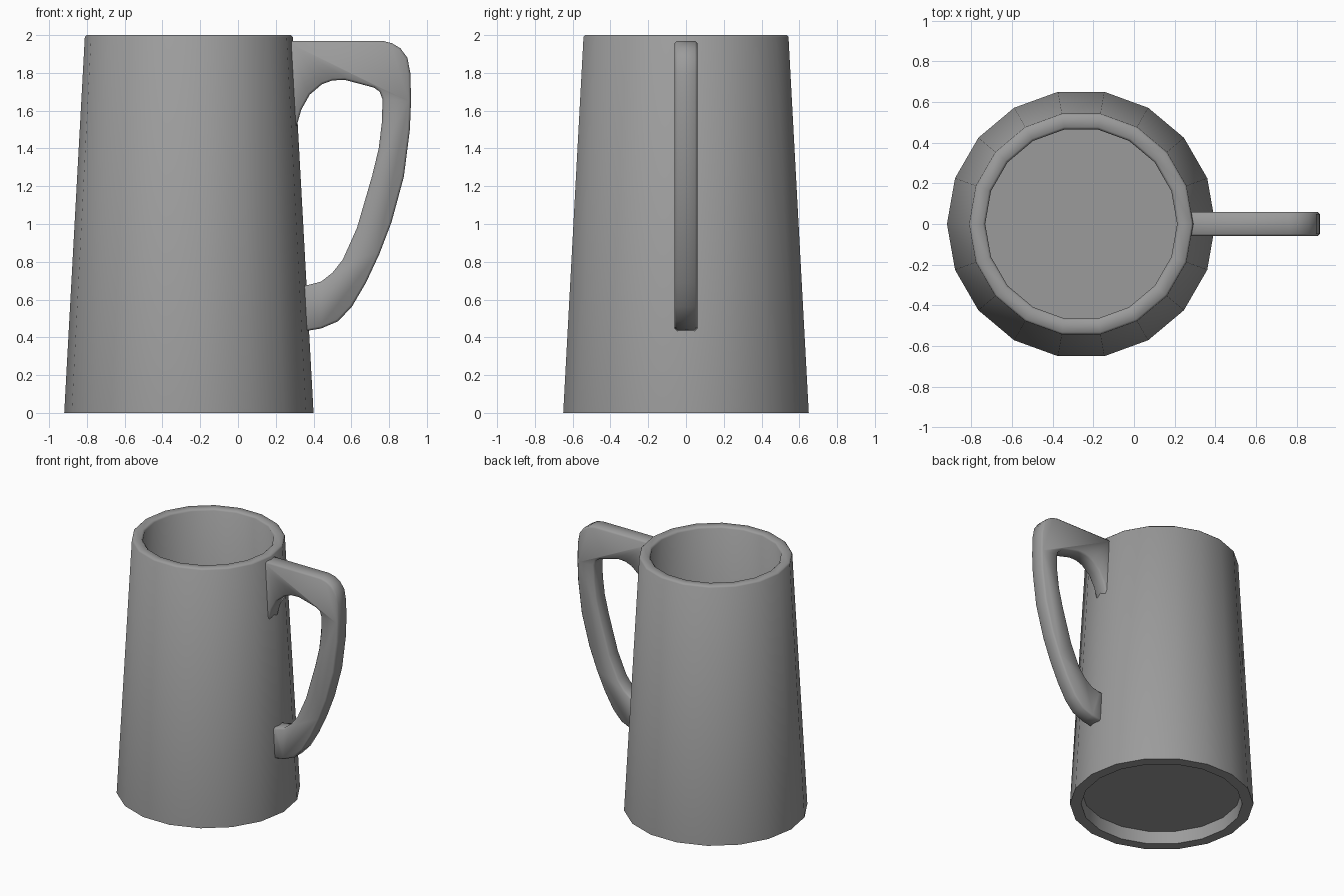
import bpy, bmesh, math

if "Cube" in bpy.data.objects:
    bpy.data.objects.remove(bpy.data.objects["Cube"])

CX, SIDES = -0.26, 18

grey = bpy.data.materials.new("dark_grey")
grey.diffuse_color = (0.33, 0.33, 0.33, 1)
grey.use_nodes = True
grey.node_tree.nodes["Principled BSDF"].inputs["Base Color"].default_value = grey.diffuse_color


def finish(name, bm):
    bmesh.ops.recalc_face_normals(bm, faces=bm.faces[:])
    mesh = bpy.data.meshes.new(name)
    bm.to_mesh(mesh)
    bm.free()
    mesh.materials.append(grey)
    obj = bpy.data.objects.new(name, mesh)
    bpy.context.collection.objects.link(obj)
    return obj


def smooth(obj, degrees):
    bpy.ops.object.select_all(action='DESELECT')
    obj.select_set(True)
    bpy.context.view_layer.objects.active = obj
    bpy.ops.object.shade_smooth_by_angle(angle=math.radians(degrees))


def lathe(name, profile):
    # rings of an 18-sided vessel, capped at both ends of the profile
    bm = bmesh.new()
    rings = []
    for r, z in profile:
        angles = [2 * math.pi * i / SIDES for i in range(SIDES)]
        rings.append([bm.verts.new((CX + r * math.cos(a), r * math.sin(a), z)) for a in angles])
    for a, b in zip(rings, rings[1:]):
        for i in range(SIDES):
            j = (i + 1) % SIDES
            bm.faces.new((a[i], a[j], b[j], b[i]))
    bm.faces.new(rings[0])
    bm.faces.new(rings[-1])
    return finish(name, bm)


# Tapered body: recessed underside, foot ring, wall, rounded rim, inside floor
body = lathe("mug_body", [
    (0.575, 0.10), (0.58, 0.0), (0.66, 0.0), (0.551, 1.99), (0.541, 2.0),
    (0.484, 2.0), (0.472, 1.988), (0.575, 0.17)])
smooth(body, 60)

# Handle: side outline extruded along y, ends sunk into the wall
outer = [(0.26, 1.97), (0.765, 1.97), (0.815, 1.957), (0.86, 1.93), (0.897, 1.88),
         (0.913, 1.795), (0.916, 1.65), (0.91, 1.5), (0.878, 1.25), (0.813, 1.01),
         (0.748, 0.84), (0.678, 0.69), (0.603, 0.562), (0.53, 0.485), (0.44, 0.447),
         (0.34, 0.43)]
inner = [(0.33, 0.675), (0.375, 0.678), (0.44, 0.695), (0.50, 0.742), (0.555, 0.812),
         (0.63, 0.98), (0.71, 1.255), (0.745, 1.40), (0.762, 1.54), (0.765, 1.66),
         (0.75, 1.70), (0.72, 1.722), (0.565, 1.763), (0.50, 1.76), (0.445, 1.74),
         (0.38, 1.685), (0.335, 1.605), (0.312, 1.525), (0.28, 1.46)]
bm = bmesh.new()
face = bm.faces.new([bm.verts.new((x, -0.06, z)) for x, z in outer + inner])
side = bmesh.ops.extrude_face_region(bm, geom=[face])
bmesh.ops.translate(bm, vec=(0, 0.12, 0),
                    verts=[v for v in side["geom"] if isinstance(v, bmesh.types.BMVert)])
handle = finish("handle", bm)
bevel = handle.modifiers.new("edge_bevel", 'BEVEL')
bevel.width = 0.012
bevel.segments = 1
bevel.limit_method = 'ANGLE'
bevel.angle_limit = math.radians(60)
bpy.context.view_layer.objects.active = handle
bpy.ops.object.modifier_apply(modifier=bevel.name)
smooth(handle, 50)
